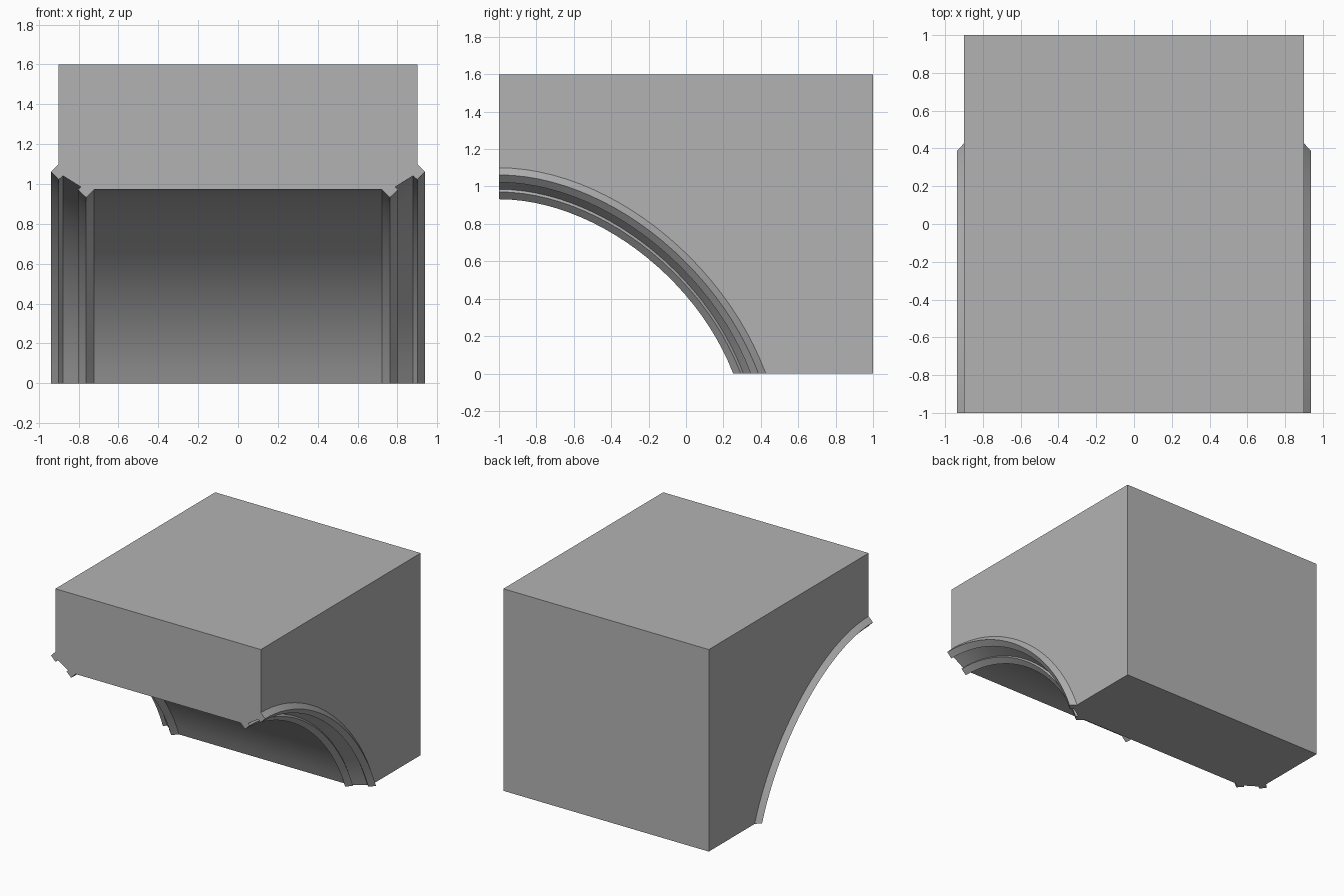
import bpy, bmesh, math

if "Cube" in bpy.data.objects:
    bpy.data.objects.remove(bpy.data.objects["Cube"])

SEGMENTS = 24
SINK = 0.375                # depth of the arch centre below the floor
TOP, BACK, FRONT, HALF = 1.6, 1.0, -1.0, 0.9

# Moulding cross-section at the crown (x, z), right half, outside to inside
half = [(HALF, 1.10), (0.938, 1.062), (0.90, 1.022), (0.878, 1.041),
        (0.788, 0.985), (0.802, 0.971), (0.762, 0.932), (0.722, 0.972)]
profile = half + [(-x, z) for x, z in reversed(half)]

bm = bmesh.new()


def arch_line(x, h):
    """One profile point swept along a curve from the crown to the floor."""
    reach = math.sqrt((h + SINK) ** 2 - SINK ** 2)
    points = []
    for i in range(SEGMENTS + 1):
        t = i / SEGMENTS
        a, b, c, d = (1 - t) ** 3, 3 * t * (1 - t) ** 2, 3 * t * t * (1 - t), t ** 3
        y = FRONT + reach * (0.40 * b + 0.84 * c + d)
        points.append(bm.verts.new((x, y, h * (a + b + 0.558 * c))))
    return points


# Moulded arch soffit
lines = [arch_line(x, z) for x, z in profile]
for a, b in zip(lines, lines[1:]):
    for i in range(SEGMENTS):
        bm.faces.new((a[i], a[i + 1], b[i + 1], b[i]))

# Block corners: front top, back top, back bottom on each side
right, left = [[bm.verts.new((s * HALF, y, z))
                for y, z in ((FRONT, TOP), (BACK, TOP), (BACK, 0))]
               for s in (1, -1)]

# Side walls, front, bottom, top and back
bm.faces.new(lines[0] + right[::-1])
bm.faces.new(lines[-1] + left[::-1])
bm.faces.new([l[0] for l in lines] + [left[0], right[0]])
bm.faces.new([l[-1] for l in lines] + [left[2], right[2]])
for i in (0, 1):
    bm.faces.new((right[i], right[i + 1], left[i + 1], left[i]))

bmesh.ops.recalc_face_normals(bm, faces=bm.faces)
mesh = bpy.data.meshes.new("arch_block")
bm.to_mesh(mesh)
bm.free()

# Dark grey stone
stone = bpy.data.materials.new("dark_grey_stone")
stone.diffuse_color = (0.45, 0.45, 0.45, 1)
stone.use_nodes = True
stone.node_tree.nodes["Principled BSDF"].inputs["Base Color"].default_value = stone.diffuse_color
mesh.materials.append(stone)
block = bpy.data.objects.new("arch_block", mesh)
bpy.context.collection.objects.link(block)

# Smooth along the arch, sharp at the mouldings
bpy.context.view_layer.objects.active = block
block.select_set(True)
bpy.ops.object.shade_smooth_by_angle(angle=math.radians(30))
